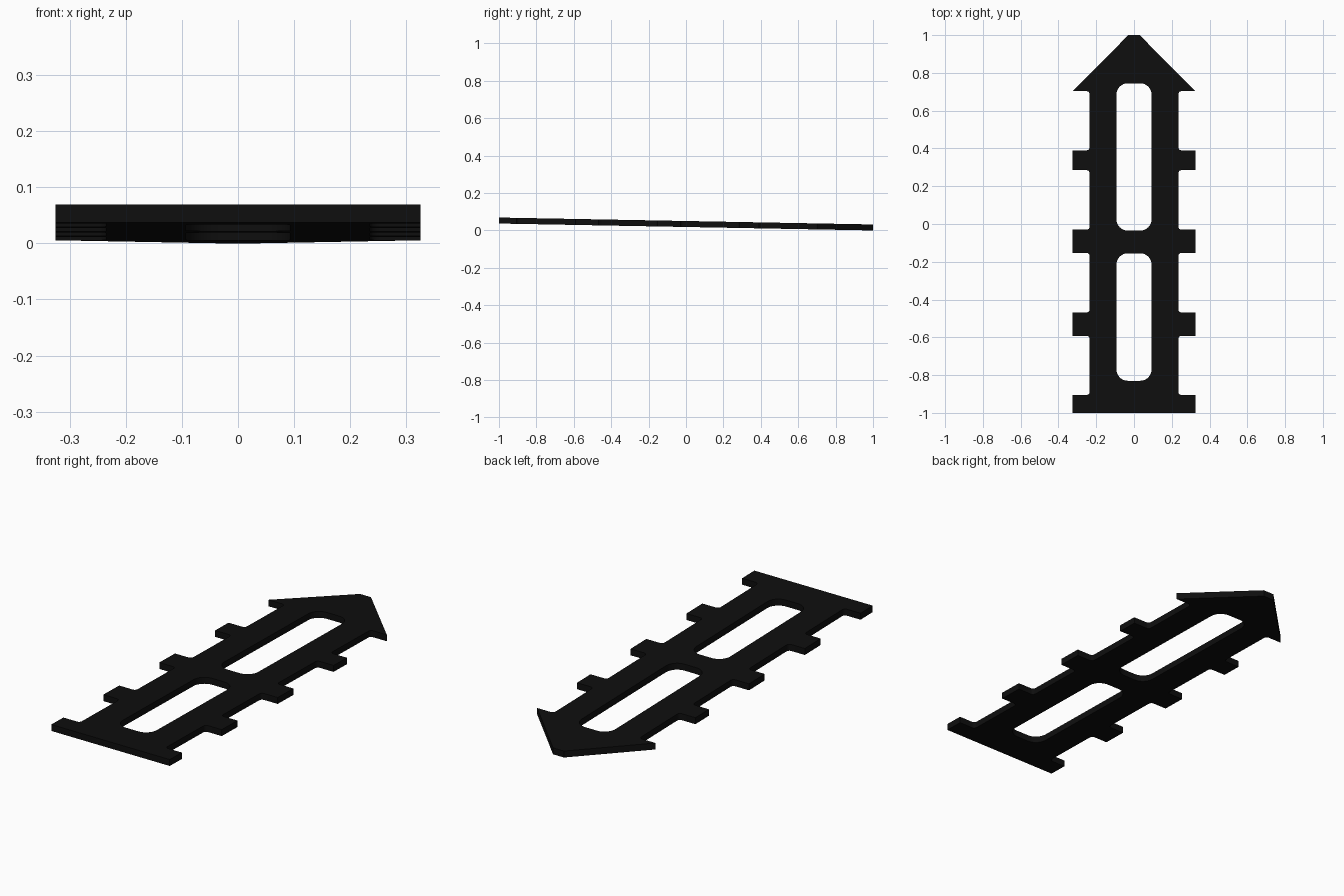
import bpy
import math
from mathutils import Vector

if "Cube" in bpy.data.objects:
    bpy.data.objects.remove(bpy.data.objects["Cube"])

THICK = 0.032
TILT = 0.0185          # drop in z per unit of y


def fillet(points, steps=6):
    """Round each (x, y, radius) corner of a closed loop."""
    out = []
    n = len(points)
    for i, (x, y, r) in enumerate(points):
        p = Vector((x, y))
        if r == 0:
            out.append(p)
            continue
        a = (Vector(points[i - 1][:2]) - p).normalized()
        b = (Vector(points[(i + 1) % n][:2]) - p).normalized()
        half = a.angle(b) / 2
        centre = p + (a + b).normalized() * (r / math.sin(half))
        d = r / math.tan(half)
        v0, v1 = p + a * d - centre, p + b * d - centre
        sweep = math.atan2(v0.x * v1.y - v0.y * v1.x, v0.dot(v1))
        for k in range(steps + 1):
            t = sweep * k / steps
            c, s = math.cos(t), math.sin(t)
            out.append(centre + Vector((v0.x * c - v0.y * s, v0.x * s + v0.y * c)))
    return out


def add_loop(curve, points):
    spline = curve.splines.new('POLY')
    spline.points.add(len(points) - 1)
    for sp, p in zip(spline.points, points):
        sp.co = (p.x, p.y, 0, 1)
    spline.use_cyclic_u = True


# Right half of the outline: foot, three side tabs, arrow head
BODY, WIDE, R = 0.235, 0.325, 0.016
right = [(WIDE, -1, 0), (WIDE, -0.905, 0), (BODY, -0.905, R)]
for low, high in ((-0.592, -0.468), (-0.153, -0.03), (0.285, 0.39)):
    right += [(BODY, low, R), (WIDE, low, 0), (WIDE, high, 0), (BODY, high, R)]
right += [(BODY, 0.703, R), (WIDE, 0.703, 0), (0.03, 1, 0)]
outline = right + [(-x, y, r) for x, y, r in reversed(right)]

curve = bpy.data.curves.new("plate_profile", 'CURVE')
curve.dimensions = '2D'
curve.fill_mode = 'BOTH'
curve.extrude = THICK / 2
add_loop(curve, fillet(outline))

# Two long rounded slots
for low, high in ((-0.83, -0.155), (-0.035, 0.745)):
    w, r = 0.093, 0.06
    add_loop(curve, fillet([(-w, low, r), (w, low, r), (w, high, r), (-w, high, r)], 8))

# Turn the profile into a mesh plate
helper = bpy.data.objects.new("plate_profile", curve)
bpy.context.collection.objects.link(helper)
bpy.context.view_layer.update()
depsgraph = bpy.context.evaluated_depsgraph_get()
mesh = bpy.data.meshes.new_from_object(helper.evaluated_get(depsgraph))
bpy.data.objects.remove(helper)
mesh.name = "arrow_plate"
plate = bpy.data.objects.new("arrow_plate", mesh)
bpy.context.collection.objects.link(plate)

# Slope the plate down towards the arrow tip
for v in mesh.vertices:
    v.co.z += THICK / 2 + TILT * (1 - v.co.y)

black = bpy.data.materials.new("black")
black.diffuse_color = (0.0045, 0.0045, 0.0045, 1)
black.use_nodes = True
black.node_tree.nodes["Principled BSDF"].inputs["Base Color"].default_value = black.diffuse_color
mesh.materials.clear()
mesh.materials.append(black)

# Flat faces with softly shaded rounded corners
bpy.context.view_layer.objects.active = plate
plate.select_set(True)
bpy.ops.object.mode_set(mode='EDIT')
bpy.ops.mesh.select_all(action='SELECT')
bpy.ops.mesh.remove_doubles(threshold=0.0001)
bpy.ops.mesh.normals_make_consistent(inside=False)
bpy.ops.object.mode_set(mode='OBJECT')
bpy.ops.object.shade_smooth_by_angle(angle=math.radians(30))
